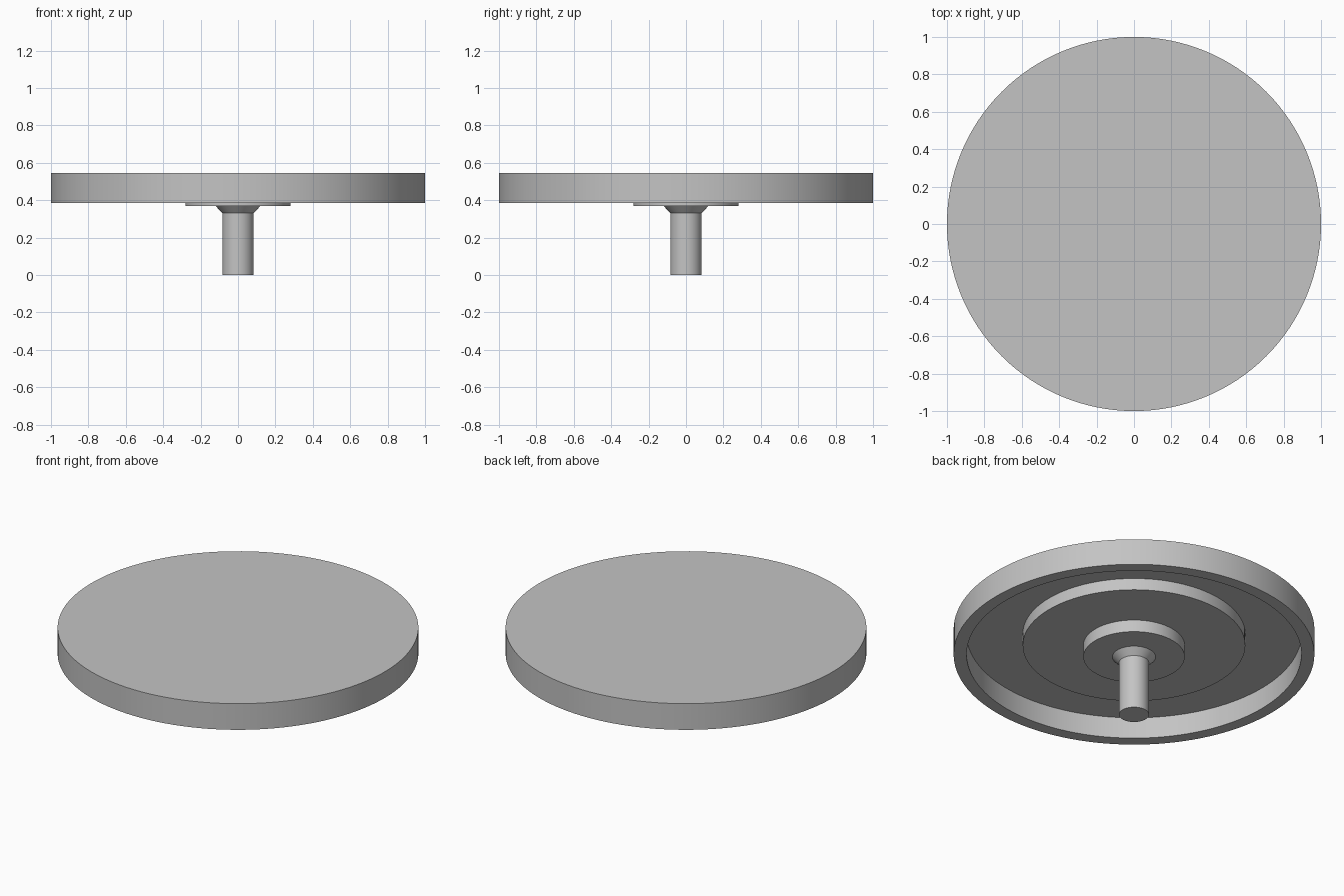
import bpy
import bmesh
from math import cos, sin, tau, radians

SEGMENTS = 128

cube = bpy.data.objects.get("Cube")
if cube:
    bpy.data.objects.remove(cube, do_unlink=True)

grey = bpy.data.materials.new("plain_grey")
grey.use_nodes = True
colour = (0.55, 0.55, 0.55, 1)
grey.diffuse_color = colour
grey.node_tree.nodes["Principled BSDF"].inputs["Base Color"].default_value = colour


def lathe(name, profile):
    """Revolve (radius, z) points, listed from top to bottom on the outside, about z."""
    bm = bmesh.new()
    rings = []
    for r, z in profile:
        if r == 0:
            rings.append([bm.verts.new((0, 0, z))] * SEGMENTS)
        else:
            rings.append([bm.verts.new((r * cos(tau * i / SEGMENTS),
                                        r * sin(tau * i / SEGMENTS), z))
                          for i in range(SEGMENTS)])
    for upper, lower in zip(rings, rings[1:]):
        for i in range(SEGMENTS):
            j = (i + 1) % SEGMENTS
            corners = (upper[i], lower[i], lower[j], upper[j])
            bm.faces.new(list(dict.fromkeys(corners)))
    mesh = bpy.data.meshes.new(name)
    bm.to_mesh(mesh)
    bm.free()
    mesh.materials.append(grey)
    obj = bpy.data.objects.new(name, mesh)
    bpy.context.collection.objects.link(obj)
    bpy.ops.object.select_all(action="DESELECT")
    obj.select_set(True)
    bpy.context.view_layer.objects.active = obj
    bpy.ops.object.shade_smooth_by_angle(angle=radians(30))
    return obj


# Heights shared by neighbouring parts
TOP, CEILING, RIM, STEP, HUB = 0.545, 0.515, 0.385, 0.443, 0.369
STEP_R, HUB_R, FLARE_R, STEM_R = 0.617, 0.281, 0.12, 0.083

# Round top with a deep rim and a recessed underside
lathe("top_disc", [(0, TOP), (1, TOP), (1, RIM), (0.928, RIM),
                   (0.928, CEILING), (STEP_R, CEILING)])

# Raised step and hub under the disc
lathe("underside_step", [(STEP_R, CEILING), (STEP_R, STEP), (HUB_R, STEP)])
lathe("hub", [(HUB_R, STEP), (HUB_R, HUB), (FLARE_R, HUB)])

# Central stem with a flared collar
lathe("stem", [(FLARE_R, HUB), (STEM_R, 0.33), (STEM_R, 0), (0, 0)])
